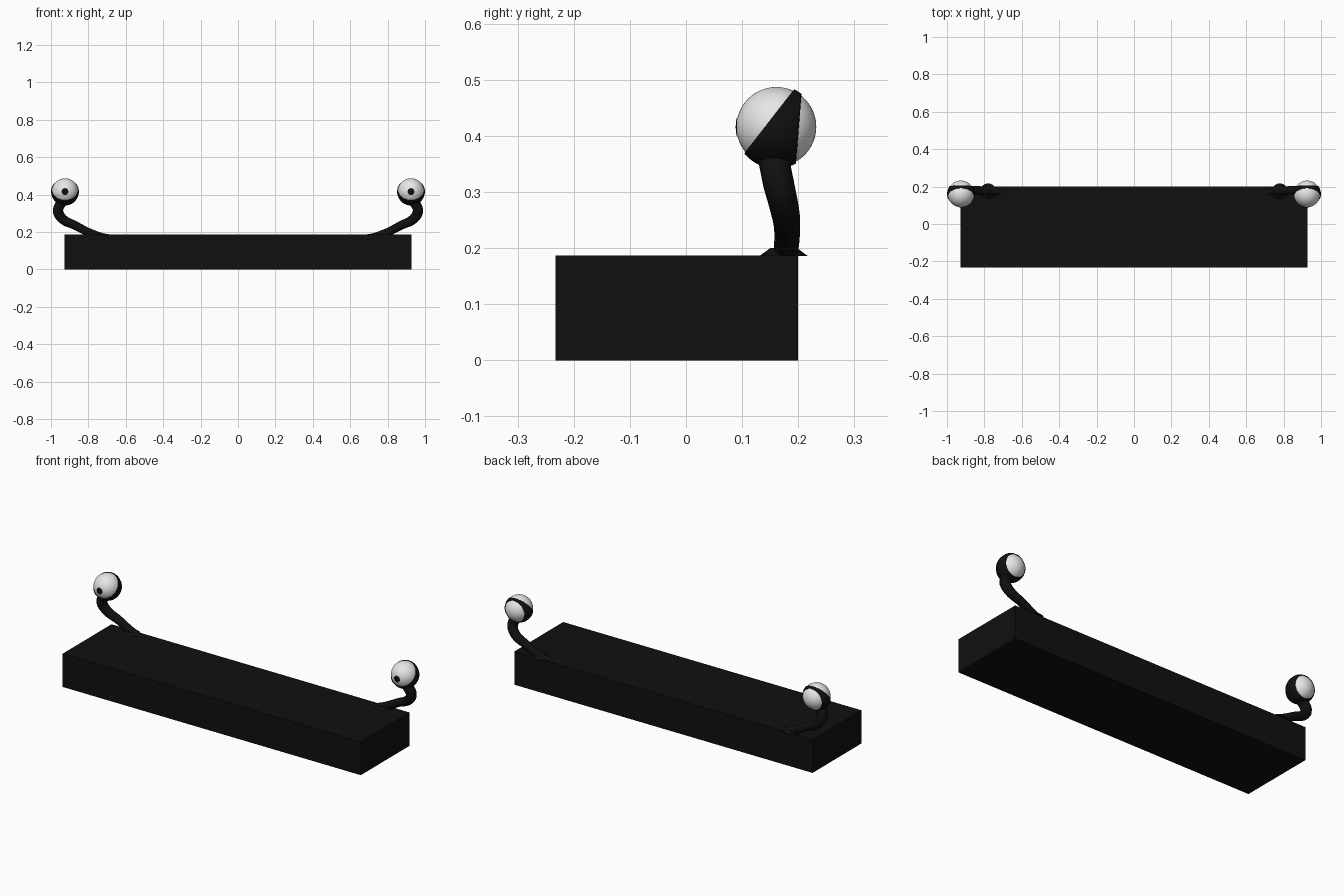
import bpy, bmesh, math
from mathutils import Vector, Matrix

if "Cube" in bpy.data.objects:
    bpy.data.objects.remove(bpy.data.objects["Cube"])


def material(name, value):
    m = bpy.data.materials.new(name)
    m.diffuse_color = (value, value, value, 1)
    m.use_nodes = True
    m.node_tree.nodes["Principled BSDF"].inputs["Base Color"].default_value = m.diffuse_color
    return m


black = material("black", 0.005)
white = material("white", 0.8)


def finish(name, bm, mat, smooth=True):
    mesh = bpy.data.meshes.new(name)
    bmesh.ops.recalc_face_normals(bm, faces=bm.faces)
    bm.to_mesh(mesh)
    bm.free()
    mesh.materials.append(mat)
    for p in mesh.polygons:
        p.use_smooth = smooth
    ob = bpy.data.objects.new(name, mesh)
    bpy.context.collection.objects.link(ob)
    return ob


def ball(name, centre, radius, mat, cuts=()):
    """Sphere around centre; each cut (normal, offset) removes the side the normal points to."""
    bm = bmesh.new()
    bmesh.ops.create_uvsphere(bm, u_segments=48, v_segments=24, radius=radius)
    for normal, offset in cuts:
        n = Vector(normal).normalized()
        bmesh.ops.bisect_plane(bm, geom=bm.verts[:] + bm.edges[:] + bm.faces[:],
                               plane_co=n * offset, plane_no=n, clear_outer=True)
    bmesh.ops.translate(bm, verts=bm.verts, vec=centre)
    return finish(name, bm, mat)


# Long rectangular body
bm = bmesh.new()
bmesh.ops.create_cube(bm, size=1)
bmesh.ops.scale(bm, verts=bm.verts, vec=(1.854, 0.433, 0.187))
bmesh.ops.translate(bm, verts=bm.verts, vec=(0, -0.0165, 0.0935))
finish("body", bm, black, smooth=False)

# Stalk path for the +x side: x, y, z, radius
stalk_path = [(0.56, 0.17, 0.163, 0.025), (0.70, 0.172, 0.165, 0.024),
              (0.79, 0.178, 0.195, 0.022), (0.87, 0.180, 0.235, 0.023),
              (0.94, 0.175, 0.272, 0.026), (0.962, 0.165, 0.315, 0.028),
              (0.940, 0.155, 0.365, 0.028)]

for side, s in (("left", -1), ("right", 1)):
    # Curved eye stalk
    cu = bpy.data.curves.new(side + "_stalk", 'CURVE')
    cu.dimensions = '3D'
    cu.bevel_depth = 1
    cu.bevel_resolution = 4
    cu.resolution_u = 8
    cu.use_fill_caps = True
    sp = cu.splines.new('BEZIER')
    sp.bezier_points.add(len(stalk_path) - 1)
    for p, (x, y, z, r) in zip(sp.bezier_points, stalk_path):
        p.co = (s * x, y, z)
        p.radius = r
        p.handle_left_type = p.handle_right_type = 'AUTO'
    cu.materials.append(black)
    bpy.context.collection.objects.link(bpy.data.objects.new(side + "_stalk", cu))

    # Flared foot where the stalk meets the body
    bm = bmesh.new()
    bmesh.ops.create_cone(bm, cap_ends=True, segments=24, radius1=0.043, radius2=0.024,
                          depth=0.014, matrix=Matrix.Translation((s * 0.78, 0.174, 0.193)))
    finish(side + "_stalk_foot", bm, black, smooth=False)

    # Eyeball, slanted eyelid band and pupil
    centre = (s * 0.925, 0.161, 0.416)
    ball(side + "_eyeball", centre, 0.0712, white)
    lid = ball(side + "_eyelid", centre, 0.0742, black,
               [((0, -0.787, 0.613), 0.016), ((0, 1, -0.08), 0.040)])
    thick = lid.modifiers.new("thickness", 'SOLIDIFY')
    thick.thickness = 0.004
    thick.offset = -1
    ball(side + "_pupil", centre, 0.0725, black, [((0, 1, 0), -0.070)])
